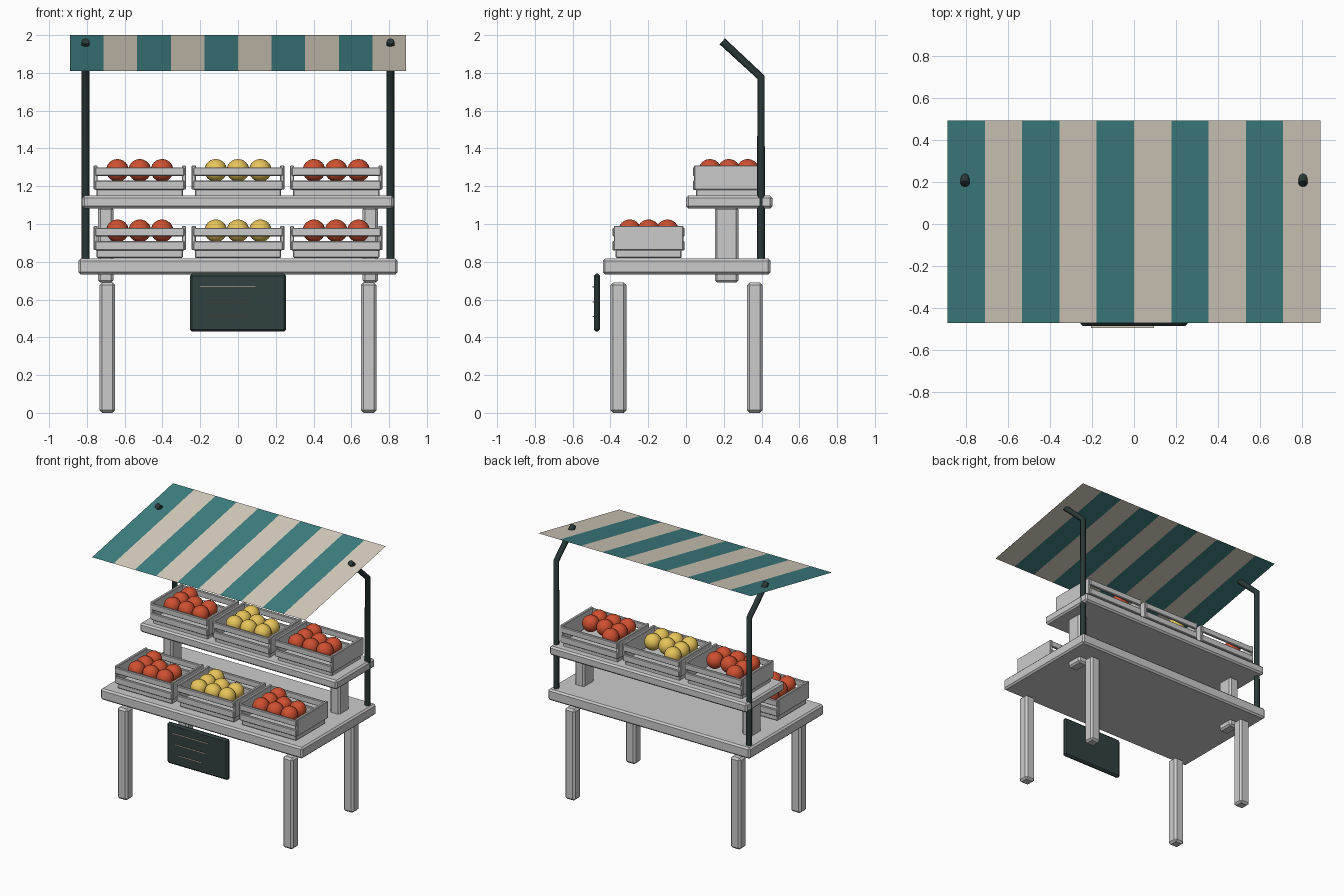
import bpy, math

if "Cube" in bpy.data.objects:
    bpy.data.objects.remove(bpy.data.objects["Cube"])


def mat(name, rgb):
    m = bpy.data.materials.new(name)
    m.diffuse_color = (*rgb, 1)
    m.use_nodes = True
    m.node_tree.nodes["Principled BSDF"].inputs["Base Color"].default_value = m.diffuse_color
    return m


TEAL = mat("teal", (0.05, 0.22, 0.23))
CREAM = mat("cream", (0.70, 0.63, 0.53))
RED = mat("red", (0.62, 0.08, 0.03))
YELLOW = mat("yellow", (0.80, 0.55, 0.10))
DARK = mat("dark_metal", (0.022, 0.04, 0.038))
BOARD = mat("board", (0.03, 0.055, 0.052))


def box(name, x, y, z, bevel=0.012, material=None):
    """Box from (min, max) ranges on each axis with a chamfered edge."""
    v = [(a, b, c) for a in x for b in y for c in z]
    f = [(0, 1, 3, 2), (4, 6, 7, 5), (0, 4, 5, 1), (2, 3, 7, 6), (0, 2, 6, 4), (1, 5, 7, 3)]
    me = bpy.data.meshes.new(name)
    me.from_pydata(v, [], f)
    ob = bpy.data.objects.new(name, me)
    bpy.context.collection.objects.link(ob)
    if material:
        me.materials.append(material)
    if bevel:
        b = ob.modifiers.new("bevel", 'BEVEL')
        b.width = bevel
        b.segments = 1
    return ob


def around(c, h):
    return (c - h, c + h)


# table top and upper shelf
box("table_top", (-0.845, 0.845), (-0.44, 0.447), (0.733, 0.817))
box("upper_shelf", (-0.825, 0.825), (0.0, 0.457), (1.082, 1.15))

for s, side in ((-1, "left"), (1, "right")):
    # legs
    for y, end in ((-0.358, "front"), (0.364, "back")):
        box(f"{end}_leg_{side}", around(s * 0.692, 0.042), around(y, 0.042), (0.0, 0.69), 0.014)
    # shelf supports
    box(f"shelf_support_{side}", around(s * 0.70, 0.04), around(0.215, 0.062), (0.69, 1.09))
    # bent awning poles
    cu = bpy.data.curves.new(f"awning_pole_{side}", 'CURVE')
    cu.dimensions = '3D'
    cu.bevel_depth = 0.021
    cu.bevel_resolution = 2
    cu.use_fill_caps = True
    sp = cu.splines.new('POLY')
    sp.points.add(2)
    for p, (y, z) in zip(sp.points, ((0.397, 0.80), (0.397, 1.777), (0.192, 1.967))):
        p.co = (s * 0.807, y, z, 1)
    cu.materials.append(DARK)
    bpy.context.collection.objects.link(bpy.data.objects.new(cu.name, cu))

# striped awning sheet
N, W = 10, 0.89
verts = []
for i in range(N + 1):
    x = -W + 2 * W * i / N
    verts += [(x, -0.472, 1.81), (x, 0.495, 2.0)]
me = bpy.data.meshes.new("awning")
me.from_pydata(verts, [], [(2 * i, 2 * i + 2, 2 * i + 3, 2 * i + 1) for i in range(N)])
me.materials.append(TEAL)
me.materials.append(CREAM)
for i, p in enumerate(me.polygons):
    p.material_index = i % 2
bpy.context.collection.objects.link(bpy.data.objects.new("awning", me))

# shared fruit mesh per colour
fruit_mesh = {}
for m in (RED, YELLOW):
    bpy.ops.mesh.primitive_uv_sphere_add(segments=20, ring_count=12, radius=0.06)
    ob = bpy.context.object
    bpy.ops.object.shade_smooth()
    ob.data.materials.append(m)
    fruit_mesh[m] = ob.data
    bpy.data.objects.remove(ob)


def crate(name, cx, cy, z, fruit):
    box(name + "_base", around(cx, 0.228), around(cy, 0.174), (z, z + 0.045), 0.005)
    for s in (-1, 1):
        box(name + "_end", around(cx + s * 0.234, 0.011), around(cy, 0.184), (z + 0.042, z + 0.17), 0.004)
        for lo, hi in ((0.04, 0.09), (0.115, 0.16)):
            box(name + "_slat", around(cx, 0.236), around(cy + s * 0.181, 0.01), (z + lo, z + hi), 0.004)
    # two full rows of fruit plus one at the back
    for i in range(7):
        ob = bpy.data.objects.new(name + "_fruit", fruit_mesh[fruit])
        ob.location = (cx + (i % 3 - 1) * 0.118, cy + (i // 3 - 1) * 0.1, z + 0.144)
        bpy.context.collection.objects.link(ob)


for row, cy, z in (("lower", -0.198, 0.82), ("upper", 0.227, 1.14)):
    for cx, fruit in ((-0.52, RED), (0.0, YELLOW), (0.52, RED)):
        crate(row + "_crate", cx, cy, z, fruit)

# hanging board with chalk lines
box("sign_board", (-0.255, 0.255), (-0.488, -0.455), (0.43, 0.738), 0.012, BOARD)
for x0, x1, z in ((-0.205, 0.095, 0.668), (-0.18, 0.07, 0.587), (-0.155, 0.04, 0.51)):
    box("chalk_line", (x0, x1), (-0.496, -0.487), around(z, 0.003), 0, CREAM)
